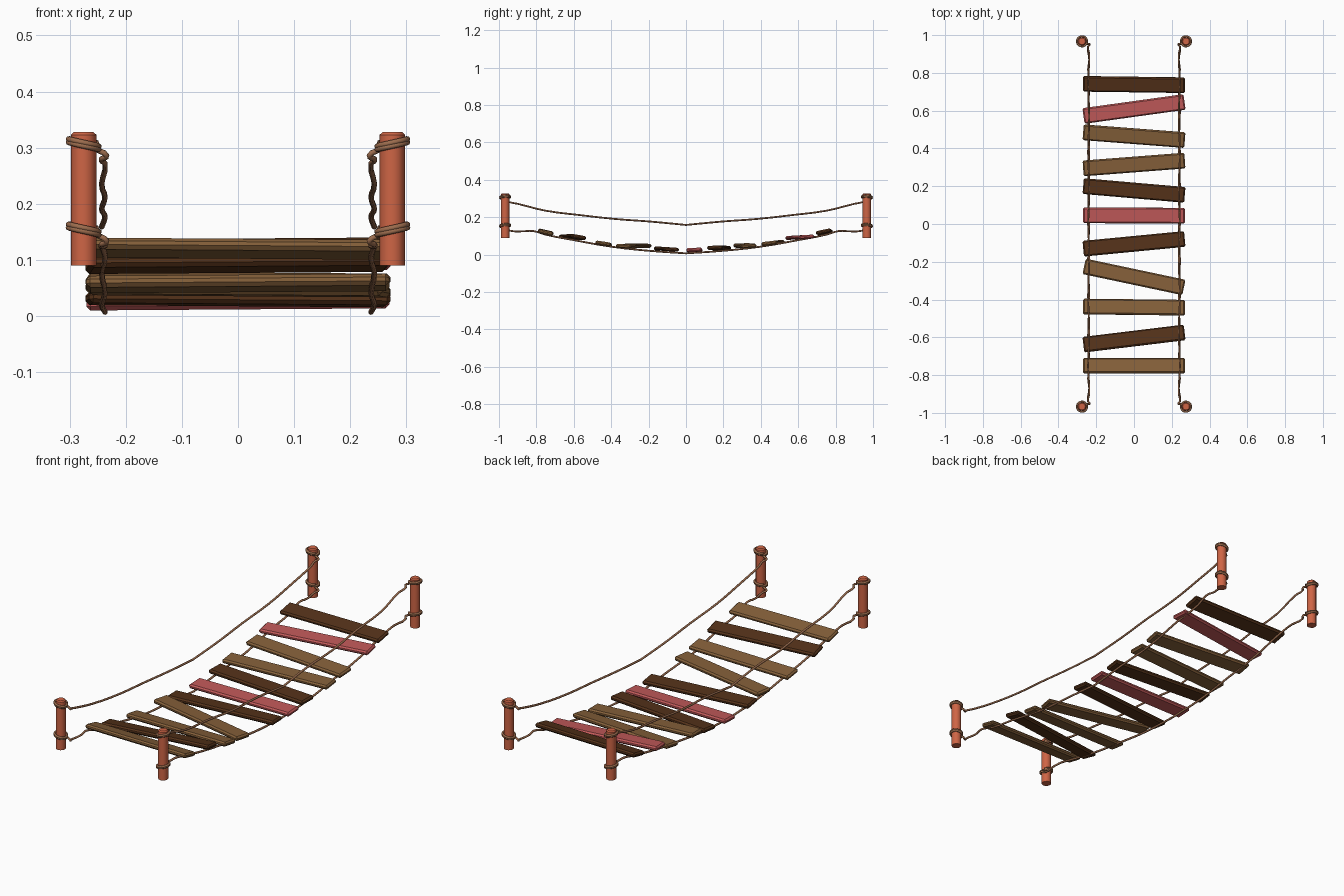
import bpy, bmesh
from math import sin, cos, pi, atan2
from mathutils import Matrix

if "Cube" in bpy.data.objects:
    bpy.data.objects.remove(bpy.data.objects["Cube"])

PX, PY = -0.275, -0.967   # post centre; other corners are mirrored


def material(name, rgb):
    m = bpy.data.materials.new(name)
    m.diffuse_color = (*rgb, 1)
    m.use_nodes = True
    m.node_tree.nodes["Principled BSDF"].inputs["Base Color"].default_value = m.diffuse_color
    return m


POST = material("post_orange", (0.62, 0.13, 0.06))
ROPE = material("rope", (0.33, 0.15, 0.075))
TAN = material("tan_wood", (0.235, 0.117, 0.042))
DARK = material("dark_wood", (0.09, 0.032, 0.01))
RED = material("red_wood", (0.53, 0.10, 0.10))


def activate(ob):
    bpy.ops.object.select_all(action='DESELECT')
    ob.select_set(True)
    bpy.context.view_layer.objects.active = ob


def finish(ob, mat, angle):
    ob.data.materials.clear()
    ob.data.materials.append(mat)
    activate(ob)
    bpy.ops.object.shade_smooth_by_angle(angle=angle)
    mirror = ob.modifiers.new("four_corners", 'MIRROR')
    mirror.use_axis = (True, True, False)
    mirror.merge_threshold = 0.0005


# Posts: cylinder with a chamfered top
bm = bmesh.new()
bmesh.ops.create_cone(bm, cap_ends=True, segments=12, radius1=0.0225, radius2=0.0225,
                      depth=0.238, matrix=Matrix.Translation((PX, PY, 0.209)))
top = [e for e in bm.edges if all(v.co.z > 0.3 for v in e.verts)]
bmesh.ops.bevel(bm, geom=top, offset=0.005, segments=1, affect='EDGES')
me = bpy.data.meshes.new("posts")
bm.to_mesh(me)
bm.free()
posts = bpy.data.objects.new("posts", me)
bpy.context.collection.objects.link(posts)
finish(posts, POST, 0.6)


# Ropes: two coils round the post, a knot bend, then the sagging run to mid-span
def rope(name, z, run):
    pts = []
    for i in range(21):
        a = 0.5 + 2 * 2 * pi * i / 20
        pts.append((PX + 0.027 * cos(a), PY + 0.027 * sin(a),
                    z + 0.007 - 0.012 * i / 20 - 0.005 * cos(a)))
    pts += [(-0.234, -0.953, z - 0.02), (-0.243, -0.94, z - 0.026)]
    pts += [(-0.24 + 0.003 * (-1) ** i, y, h) for i, (y, h) in enumerate(run)]
    cu = bpy.data.curves.new(name, 'CURVE')
    cu.dimensions = '3D'
    cu.bevel_depth = 0.005
    cu.bevel_resolution = 2
    cu.resolution_u = 3
    cu.use_fill_caps = False
    sp = cu.splines.new('BEZIER')
    sp.bezier_points.add(len(pts) - 1)
    for b, p in zip(sp.bezier_points, pts):
        b.co = p
        b.handle_left_type = b.handle_right_type = 'AUTO'
    ob = bpy.data.objects.new(name, cu)
    bpy.context.collection.objects.link(ob)
    activate(ob)
    bpy.ops.object.convert(target='MESH')
    finish(bpy.context.view_layer.objects.active, ROPE, 0.9)


rope("hand_ropes", 0.306, [(-0.9, 0.272), (-0.755, 0.236), (-0.57, 0.212),
                           (-0.38, 0.191), (-0.19, 0.177), (0, 0.159)])
rope("deck_ropes", 0.154, [(-0.87, 0.125), (-0.82, 0.127), (-0.75, 0.107), (-0.6, 0.078),
                           (-0.4, 0.043), (-0.2, 0.021), (0, 0.007)])

# Planks: y at left end, y at right end, height, slope along y, material
planks = [(-0.75, -0.75, 0.120, -0.22, TAN), (-0.638, -0.575, 0.093, -0.17, DARK),
          (-0.437, -0.443, 0.058, -0.15, TAN), (-0.225, -0.335, 0.047, -0.04, TAN),
          (-0.130, -0.080, 0.030, -0.06, DARK), (0.046, 0.044, 0.024, 0.05, RED),
          (0.200, 0.155, 0.036, 0.05, DARK), (0.295, 0.335, 0.048, 0.05, TAN),
          (0.485, 0.445, 0.063, 0.12, TAN), (0.573, 0.645, 0.093, 0.06, RED),
          (0.742, 0.735, 0.121, 0.2, DARK)]
for n, (yl, yr, z, slope, mat) in enumerate(planks, 1):
    bm = bmesh.new()
    bmesh.ops.create_cube(bm, size=1, matrix=Matrix.Diagonal((0.54, 0.083, 0.021, 1)))
    bmesh.ops.bevel(bm, geom=bm.edges[:], offset=0.007, segments=1, affect='EDGES')
    me = bpy.data.meshes.new(f"plank_{n}")
    bm.to_mesh(me)
    bm.free()
    me.materials.append(mat)
    ob = bpy.data.objects.new(f"plank_{n}", me)
    bpy.context.collection.objects.link(ob)
    ob.location = (0, (yl + yr) / 2, z)
    ob.rotation_euler = (slope, 0.007 * (-1) ** (n // 2), atan2(yr - yl, 0.52))
